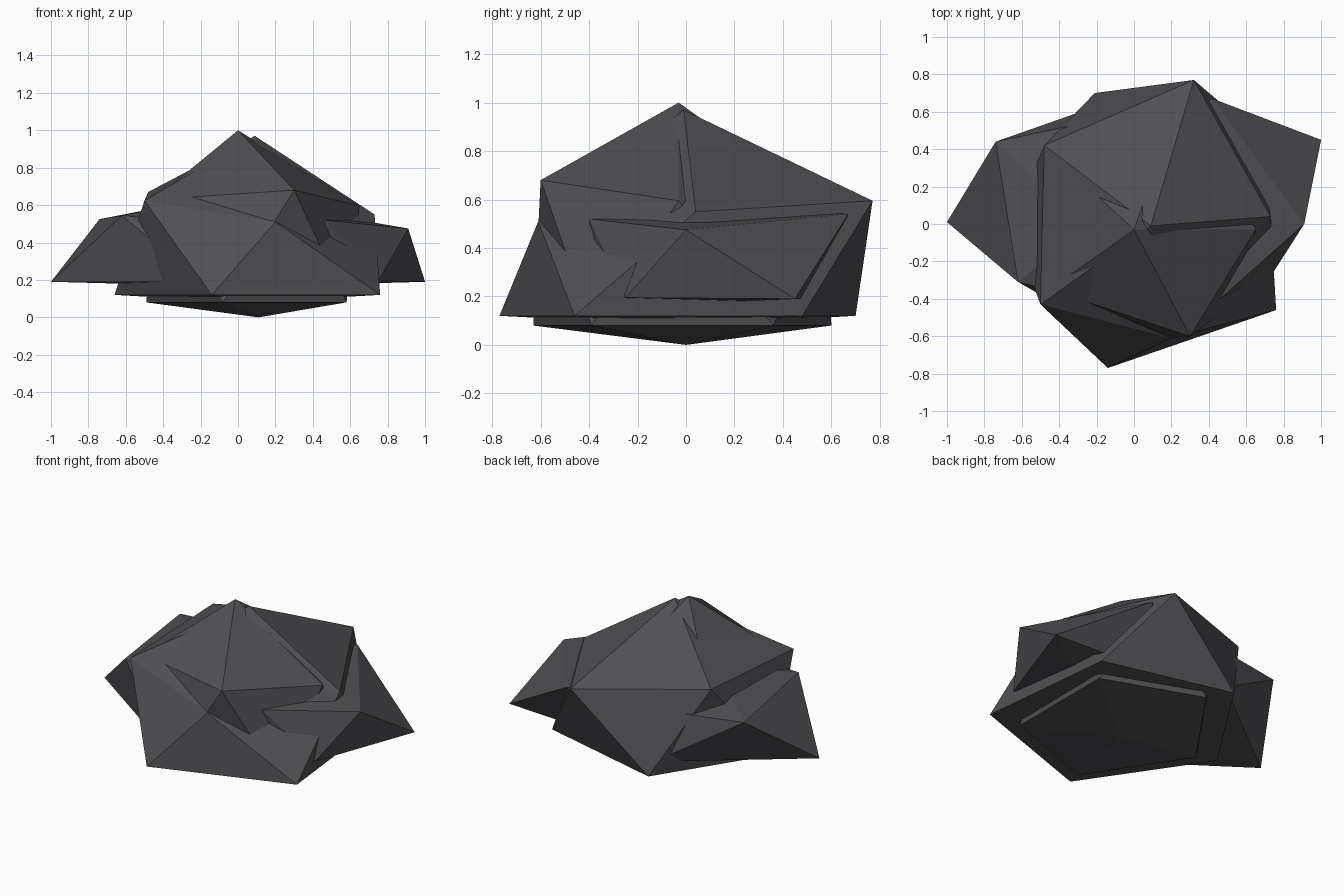
import bpy, bmesh
from mathutils import Vector

# One dark stone colour
stone = bpy.data.materials.new("dark_stone")
stone.diffuse_color = (0.08, 0.08, 0.088, 1.0)


def rock(name, top, upper, lower, bottom):
    """Uneven icosahedron: a cap, two staggered five-point rings and a base.
    Upper ring starts at 0 degrees, lower ring at 36, both counter-clockwise."""
    bm = bmesh.new()
    t, b = bm.verts.new(top), bm.verts.new(bottom)
    u = [bm.verts.new(p) for p in upper]
    l = [bm.verts.new(p) for p in lower]
    for i in range(5):
        j = (i + 1) % 5
        bm.faces.new((t, u[i], u[j]))
        bm.faces.new((u[i], l[i], u[j]))
        bm.faces.new((u[j], l[i], l[j]))
        bm.faces.new((b, l[j], l[i]))
    bmesh.ops.recalc_face_normals(bm, faces=bm.faces)
    mesh = bpy.data.meshes.new(name)
    bm.to_mesh(mesh)
    bm.free()
    mesh.materials.append(stone)
    obj = bpy.data.objects.new(name, mesh)
    bpy.context.collection.objects.link(obj)
    return obj


# Large central boulder
rock("main_boulder", (0.09, -0.01, 0.97),
     [(0.73, 0.04, 0.55), (0.32, 0.77, 0.595), (-0.48, 0.42, 0.67),
      (-0.50, -0.43, 0.625), (0.20, -0.61, 0.51)],
     [(0.66, 0.48, 0.12), (-0.21, 0.70, 0.12), (-0.66, 0.0, 0.12),
      (-0.14, -0.77, 0.12), (0.76, -0.46, 0.12)],
     (0.05, 0.0, 0.08))

# Narrower core that pokes out at the peak, front and underside
rock("core_boulder", (0.0, -0.03, 1.0),
     [(0.65, -0.03, 0.595), (0.22, 0.58, 0.56), (-0.42, 0.36, 0.60),
      (-0.45, -0.35, 0.63), (0.30, -0.60, 0.68)],
     [(0.58, 0.36, 0.08), (-0.07, 0.60, 0.08), (-0.49, 0.0, 0.08),
      (-0.08, -0.63, 0.08), (0.58, -0.39, 0.08)],
     (0.11, 0.0, 0.0))

# Right side boulder
rock("right_boulder", (0.30, 0.02, 0.58),
     [(0.91, 0.0, 0.475), (0.42, 0.67, 0.54), (-0.20, 0.35, 0.50),
      (-0.20, -0.35, 0.50), (0.46, -0.40, 0.52)],
     [(1.0, 0.45, 0.19), (0.15, 0.50, 0.19), (-0.30, 0.0, 0.19),
      (0.10, -0.50, 0.19), (0.75, -0.25, 0.195)],
     (0.30, 0.0, 0.17))

# Left side boulder
rock("left_boulder", (-0.25, 0.0, 0.62),
     [(0.30, 0.0, 0.50), (-0.08, 0.58, 0.50), (-0.74, 0.44, 0.525),
      (-0.62, -0.31, 0.545), (-0.05, -0.45, 0.48)],
     [(0.30, 0.38, 0.19), (-0.20, 0.63, 0.19), (-1.0, 0.01, 0.19),
      (-0.20, -0.55, 0.19), (0.25, -0.35, 0.19)],
     (-0.25, 0.0, 0.17))
